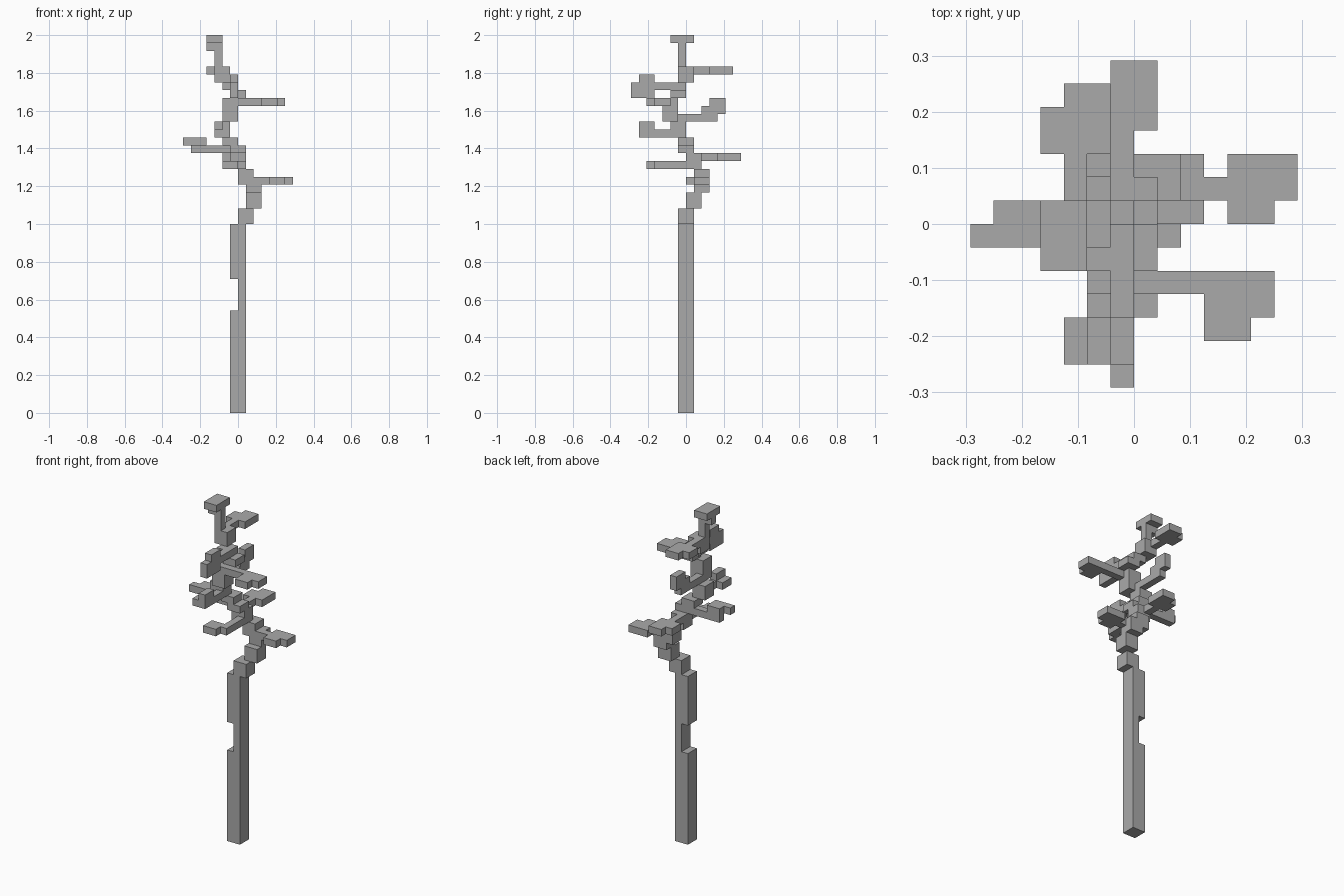
import bpy
import bmesh
from mathutils import Vector
from itertools import product

UNIT = 2 / 48  # edge of one block

default_cube = bpy.data.objects.get("Cube")
if default_cube:
    bpy.data.objects.remove(default_cube, do_unlink=True)

grey = bpy.data.materials.new("plain_grey")
grey.use_nodes = True
colour = (0.4, 0.4, 0.4, 1.0)
grey.diffuse_color = colour
grey.node_tree.nodes["Principled BSDF"].inputs["Base Color"].default_value = colour


def box(x, y, z):
    """Set of unit cells spanned by three (start, end) ranges."""
    return set(product(range(*x), range(*y), range(*z)))


def face_corners(cell, axis, side):
    """Four corners of one face of a cell, wound to face outwards."""
    u, v = (axis + 1) % 3, (axis + 2) % 3
    corners = []
    for a, b in ((0, 0), (1, 0), (1, 1), (0, 1)):
        corner = Vector(cell)
        corner[axis] += side
        corner[u] += a
        corner[v] += b
        corners.append(corner * UNIT)
    return corners if side else corners[::-1]


def build(name, *boxes, cut=frozenset()):
    """Skin the joined boxes with flat faces and merge the coplanar ones."""
    cells = set().union(*boxes) - cut
    bm = bmesh.new()
    for cell in sorted(cells):
        for axis, side in product(range(3), (0, 1)):
            neighbour = list(cell)
            neighbour[axis] += 1 if side else -1
            if tuple(neighbour) not in cells:
                bm.faces.new([bm.verts.new(c) for c in face_corners(cell, axis, side)])
    bmesh.ops.remove_doubles(bm, verts=bm.verts, dist=UNIT / 100)
    bmesh.ops.dissolve_limit(bm, angle_limit=0.01, verts=bm.verts, edges=bm.edges)
    mesh = bpy.data.meshes.new(name)
    bm.to_mesh(mesh)
    bm.free()
    mesh.materials.append(grey)
    obj = bpy.data.objects.new(name, mesh)
    bpy.context.collection.objects.link(obj)


# Straight trunk with a hollow in its right half
build("trunk", box((-1, 1), (-1, 1), (0, 24)),
      cut=box((-1, 0), (-1, 1), (13, 17)))

# Crooked upper stem: two-by-two blocks as (x, y, bottom, top)
stem = [(0, -1, 24, 26), (1, 0, 26, 28), (1, 1, 28, 30), (0, 1, 29, 31),
        (-1, 0, 31, 33), (-1, -1, 33, 34), (-2, -1, 34, 35), (-3, -2, 35, 37),
        (-2, -3, 37, 40), (-1, -2, 40, 41), (-2, -2, 41, 42), (-3, -1, 42, 44)]
build("crooked_stem", *(box((x, x + 2), (y, y + 2), (low, high))
                        for x, y, low, high in stem))

# Flat branches: a thin twig ending in a pad
build("low_left_branch",
      box((3, 4), (1, 2), (29, 30)),
      box((4, 7), (0, 3), (29, 30)),
      cut=box((6, 7), (0, 1), (29, 30)))

build("low_front_branch",
      box((0, 1), (-4, 0), (31, 32)),
      box((-2, 0), (-5, -3), (31, 32)))

build("low_back_branch",
      box((-1, 0), (2, 4), (32, 33)),
      box((-2, 1), (4, 7), (32, 33)),
      cut=box((-2, -1), (6, 7), (32, 33)))

build("high_left_branch",
      box((0, 3), (-3, -2), (39, 40)),
      box((3, 6), (-5, -2), (39, 40)),
      cut=box((5, 6), (-5, -4), (39, 40)))

build("high_back_branch",
      box((-3, -2), (1, 3), (43, 44)),
      box((-4, -1), (3, 6), (43, 44)),
      cut=box((-4, -3), (5, 6), (43, 44)))

# Branches that step upwards
build("right_branch",
      box((-6, -1), (0, 1), (33, 34)),
      box((-6, -4), (0, 1), (34, 35)),
      box((-7, -4), (-1, 0), (34, 35)))

build("middle_front_branch",
      box((-2, -1), (-6, -2), (35, 36)),
      box((-3, -2), (-6, -4), (35, 36)),
      box((-2, -1), (-6, -4), (36, 37)))

build("middle_back_branch",
      box((-2, -1), (-1, 4), (37, 38)),
      box((-2, -1), (2, 5), (38, 39)),
      box((-2, -1), (3, 5), (39, 40)))

build("high_front_branch",
      box((-1, 0), (-7, -2), (41, 42)),
      box((-1, 0), (-7, -4), (40, 41)),
      box((-1, 0), (-6, -4), (42, 43)))

# Thin tip with its cap
build("top_twig",
      box((-3, -2), (-1, 0), (44, 47)),
      box((-4, -3), (-1, 0), (46, 47)),
      box((-4, -2), (-2, 1), (47, 48)))
